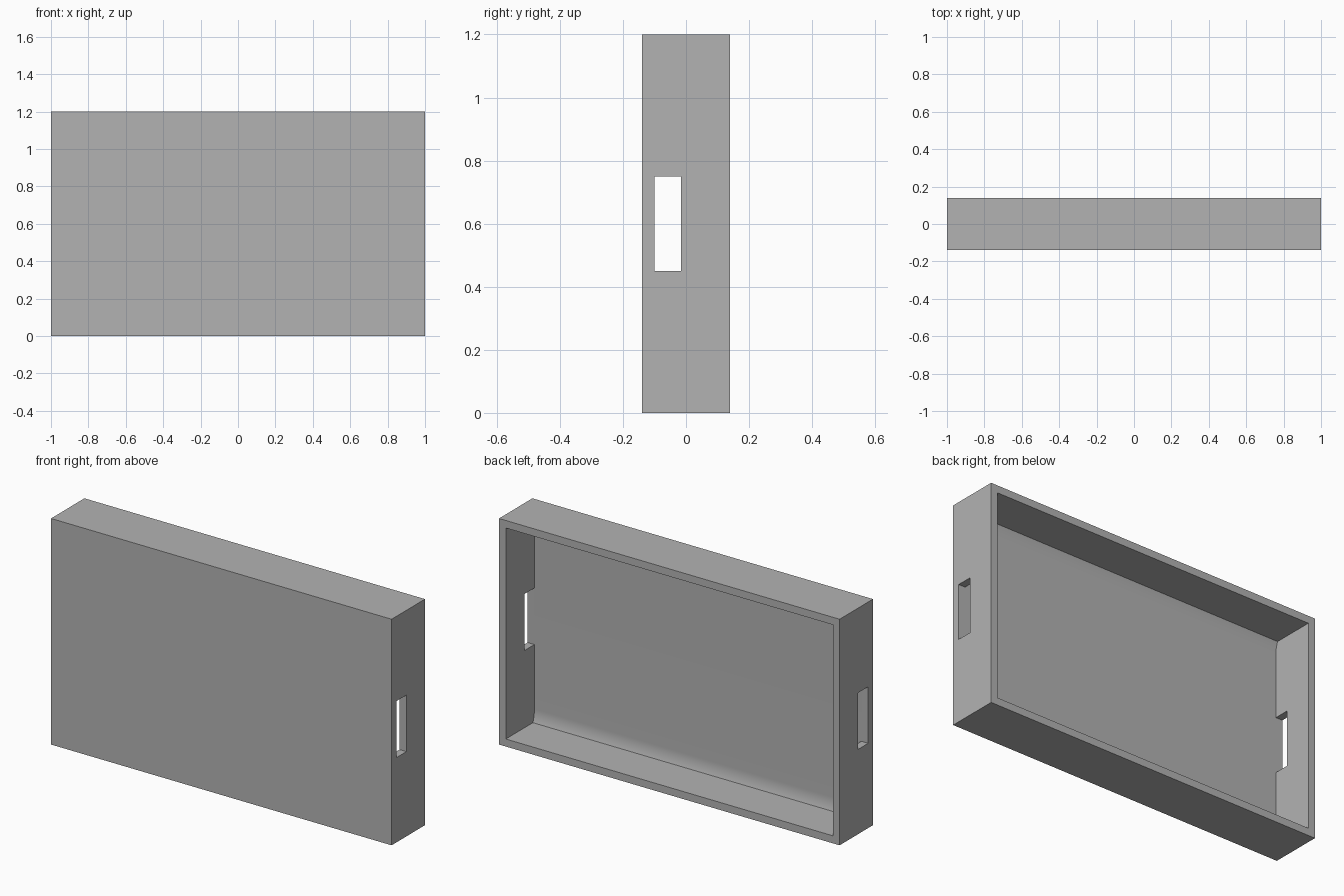
import bpy, bmesh, math

if "Cube" in bpy.data.objects:
    bpy.data.objects.remove(bpy.data.objects["Cube"], do_unlink=True)

W, D, H = 2.0, 0.28, 1.2      # overall size
WALL = 0.04                   # wall and panel thickness
COVE_H, COVE_D = 0.07, 0.013  # shallow cove along top and bottom of the panel

grey = bpy.data.materials.new("plain grey")
grey.use_nodes = True
colour = (0.45, 0.45, 0.45, 1)
grey.diffuse_color = colour
grey.node_tree.nodes["Principled BSDF"].inputs["Base Color"].default_value = colour


def prism(name, profile, half_width):
    """Extrude a (y, z) outline along x, centred on x = 0."""
    bm = bmesh.new()
    face = bm.faces.new([bm.verts.new((-half_width, y, z)) for y, z in profile])
    moved = bmesh.ops.extrude_face_region(bm, geom=[face])["geom"]
    verts = [g for g in moved if isinstance(g, bmesh.types.BMVert)]
    bmesh.ops.translate(bm, verts=verts, vec=(2 * half_width, 0, 0))
    bmesh.ops.recalc_face_normals(bm, faces=bm.faces)
    mesh = bpy.data.meshes.new(name)
    bm.to_mesh(mesh)
    bm.free()
    obj = bpy.data.objects.new(name, mesh)
    bpy.context.collection.objects.link(obj)
    mesh.materials.append(grey)
    return obj


def rect(y0, y1, z0, z1):
    return [(y0, z0), (y1, z0), (y1, z1), (y0, z1)]


# Outer shell
tray = prism("tray", rect(-D / 2, D / 2, 0, H), W / 2)

# Cavity outline: open at the back, panel curving gently into top and bottom walls
floor_y = -D / 2 + WALL
STEPS = 8
cove = [(floor_y + COVE_D * (1 - i / STEPS) ** 2, WALL + COVE_H * i / STEPS)
        for i in range(STEPS + 1)]
outline = [(D, WALL)] + cove + [(y, H - z) for y, z in reversed(cove)] + [(D, H - WALL)]
cavity = prism("cavity_cutter", outline, W / 2 - WALL)

# Slot through both side walls, level with the panel
slot = prism("slot_cutter", rect(floor_y + 0.0005, -0.016, 0.45, 0.75), W)

bpy.ops.object.select_all(action="DESELECT")
bpy.context.view_layer.objects.active = tray
tray.select_set(True)
for cutter in (cavity, slot):
    cutter.hide_render = True
    cut = tray.modifiers.new(cutter.name, "BOOLEAN")
    cut.operation = "DIFFERENCE"
    cut.solver = "EXACT"
    cut.object = cutter
    bpy.ops.object.modifier_apply(modifier=cut.name)
    bpy.data.objects.remove(cutter, do_unlink=True)

bpy.ops.object.shade_smooth_by_angle(angle=math.radians(30))
